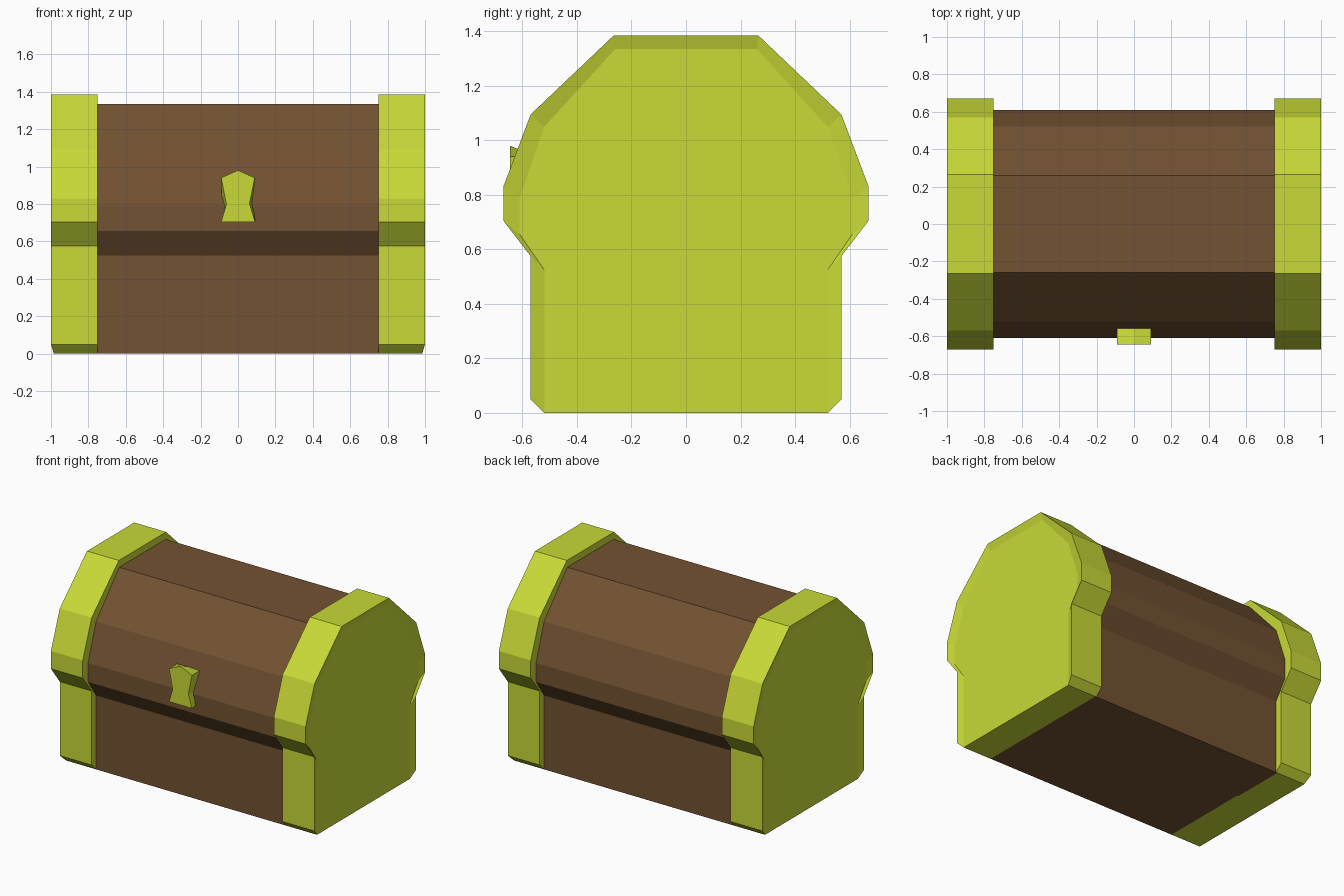
import bpy, bmesh

if "Cube" in bpy.data.objects:
    bpy.data.objects.remove(bpy.data.objects["Cube"])

def material(name, col):
    m = bpy.data.materials.new(name)
    m.diffuse_color = (*col, 1)
    m.use_nodes = True
    m.node_tree.nodes["Principled BSDF"].inputs["Base Color"].default_value = m.diffuse_color
    return m

wood = material("wood", (0.17, 0.084, 0.032))
gold = material("gold", (0.58, 0.70, 0.037))

# Half cross-sections (y, z) from bottom to top
INNER = [(0.52, 0), (0.52, 0.525), (0.61, 0.655), (0.61, 0.79), (0.52, 1.05), (0.26, 1.335)]
OUTER = [(0.57, 0.05), (0.57, 0.575), (0.67, 0.705), (0.67, 0.83), (0.57, 1.095), (0.265, 1.385)]

def mirrored(half):
    return half + [(-a, b) for a, b in reversed(half)]

def finish(bm, name, mat):
    bmesh.ops.recalc_face_normals(bm, faces=bm.faces)
    me = bpy.data.meshes.new(name)
    bm.to_mesh(me)
    bm.free()
    me.materials.append(mat)
    ob = bpy.data.objects.new(name, me)
    bpy.context.collection.objects.link(ob)

def bridge(bm, a, b, closed=True):
    n = len(a)
    for i in range(n if closed else n - 1):
        j = (i + 1) % n
        bm.faces.new((a[i], a[j], b[j], b[i]))

def ring(bm, x, half):
    return [bm.verts.new((x, y, z)) for y, z in mirrored(half)]

# Wooden chest and lid, one extruded section
bm = bmesh.new()
ends = [ring(bm, x, INNER) for x in (-0.76, 0.76)]
bridge(bm, *ends)
for r in ends:
    bm.faces.new(r)
finish(bm, "wooden_body", wood)

# Gold end bands with slightly recessed side panels
for side, s in (("left", -1), ("right", 1)):
    bm = bmesh.new()
    r = [ring(bm, s * x, p) for x, p in
         ((0.75, INNER), (0.75, OUTER), (1.0, OUTER), (0.985, INNER))]
    for a, b in zip(r, r[1:]):
        bridge(bm, a, b, closed=False)
    bm.faces.new(r[3])
    bm.faces.new(r[0])
    # underside and its two bevels
    bm.faces.new((r[0][0], r[0][-1], r[3][-1], r[3][0]))
    for k in (0, -1):
        bm.faces.new([q[k] for q in r])
    finish(bm, side + "_end_band", gold)

# Lock plate: waisted front, straight back
bm = bmesh.new()
def plate(y, waist, peak):
    half = [(0.09, 0.705), (waist, 0.80), (0.09, 0.94)]
    pts = half + [(0, peak)] + [(-a, b) for a, b in reversed(half)]
    return [bm.verts.new((x, y, z)) for x, z in pts]
front, back = plate(-0.645, 0.062, 0.98), plate(-0.56, 0.088, 0.945)
bridge(bm, front, back)
bm.faces.new(front)
bm.faces.new(back)
finish(bm, "lock", gold)
